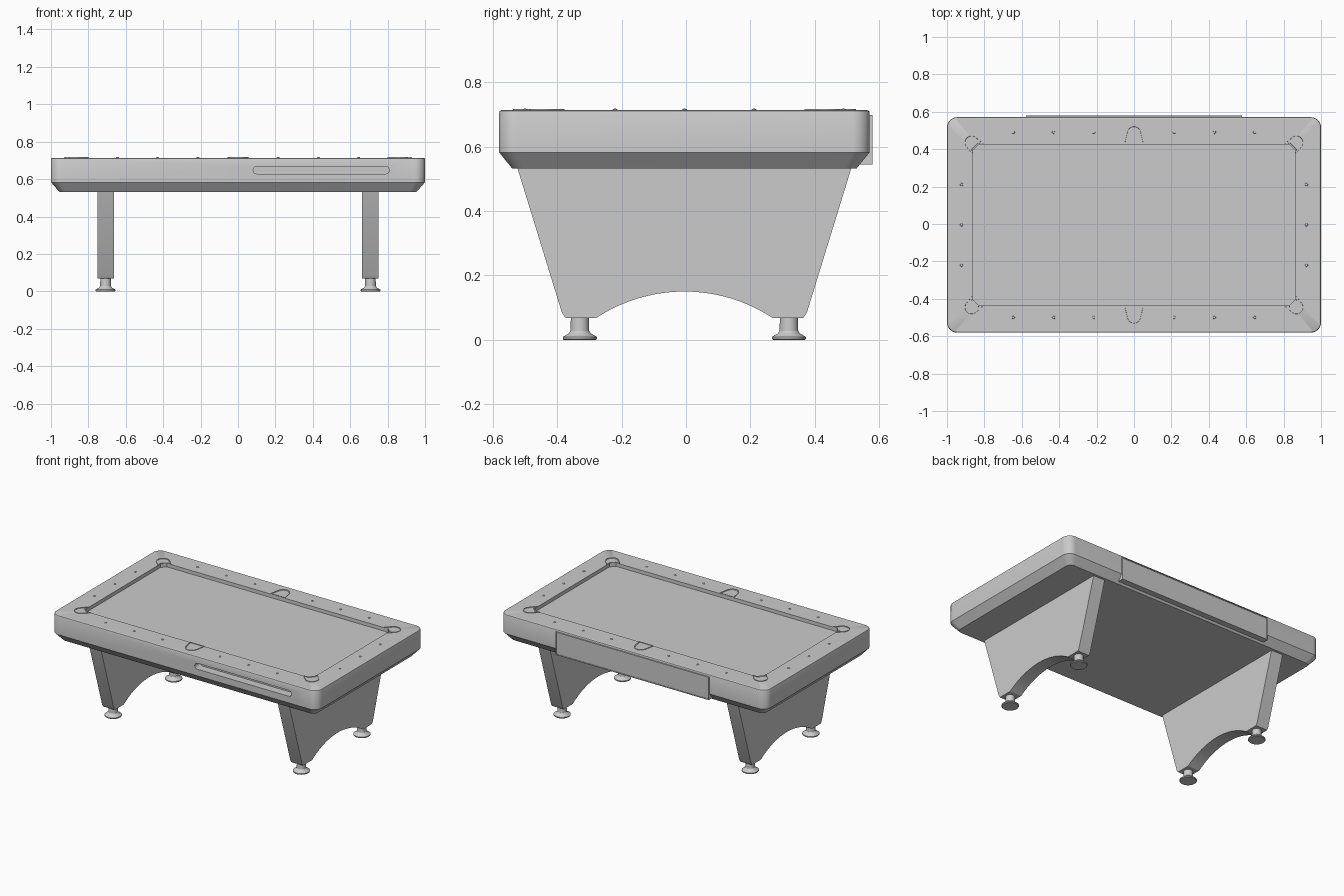
import bpy, bmesh
from math import sin, cos, pi, radians

if "Cube" in bpy.data.objects:
    bpy.data.objects.remove(bpy.data.objects["Cube"])

OY = -0.005      # the back panel sticks out, so the table sits slightly forward
TOP = 0.714


def finish(name, bm, smooth=True, loc=(0, OY, 0)):
    bmesh.ops.recalc_face_normals(bm, faces=bm.faces)
    me = bpy.data.meshes.new(name)
    bm.to_mesh(me)
    bm.free()
    ob = bpy.data.objects.new(name, me)
    ob.location = loc
    bpy.context.collection.objects.link(ob)
    if smooth:
        bpy.ops.object.select_all(action='DESELECT')
        ob.select_set(True)
        bpy.context.view_layer.objects.active = ob
        bpy.ops.object.shade_smooth_by_angle(angle=radians(30))
    return ob


def arc(cx, cy, r, a0, a1, n):
    return [(cx + r * cos(radians(a0 + (a1 - a0) * i / n)),
             cy + r * sin(radians(a0 + (a1 - a0) * i / n))) for i in range(n + 1)]


def rounded(hx, hy, r, n=10, straight=False):
    """Rectangle outline with rounded (or straight cut) corners."""
    pts = []
    for sx, sy, a in ((1, 1, 0), (-1, 1, 90), (-1, -1, 180), (1, -1, 270)):
        c = arc(sx * (hx - r), sy * (hy - r), r, a, a + 90, n)
        if straight:
            p, q = c[0], c[-1]
            c = [(p[0] + (q[0] - p[0]) * i / n, p[1] + (q[1] - p[1]) * i / n)
                 for i in range(n + 1)]
        pts += c
    return pts


def loft(bm, rings):
    """Bridge rings of equal size and cap both ends."""
    vs = [[bm.verts.new(p) for p in ring] for ring in rings]
    n = len(vs[0])
    for a, b in zip(vs, vs[1:]):
        for i in range(n):
            j = (i + 1) % n
            bm.faces.new((a[i], a[j], b[j], b[i]))
    bm.faces.new(vs[0])
    return bm.faces.new(vs[-1])


def at_z(pts, z):
    return [(x, y, z) for x, y in pts]


# Table body: chamfered skirt, rail top and sunken bed
bm = bmesh.new()
loft(bm, [at_z(rounded(0.955, 0.535, 0.035), 0.532),
          at_z(rounded(1.0, 0.576, 0.055), 0.583),
          at_z(rounded(1.0, 0.576, 0.055), 0.706),
          at_z(rounded(0.998, 0.574, 0.054), 0.711),
          at_z(rounded(0.993, 0.569, 0.05), TOP),
          at_z(rounded(0.86, 0.43, 0.03, straight=True), TOP),
          at_z(rounded(0.86, 0.43, 0.03, straight=True), 0.69)])
body = finish("table_body", bm)

# Ball return slot cut in the front
slot = arc(0.789, 0.648, 0.02, -90, 90, 8) + arc(0.101, 0.648, 0.02, 90, 270, 8)
bm = bmesh.new()
loft(bm, [[(x, y, z) for x, z in slot] for y in (-0.65, -0.52)])
cutter = finish("slot_cutter", bm, False)
cutter.hide_render = True
mod = body.modifiers.new("slot", 'BOOLEAN')
mod.operation = 'DIFFERENCE'
mod.solver = 'EXACT'
mod.object = cutter
bpy.ops.object.select_all(action='DESELECT')
body.select_set(True)
bpy.context.view_layer.objects.active = body
bpy.ops.object.modifier_apply(modifier="slot")
bpy.data.objects.remove(cutter)


# Pocket trims: thin raised rim around a flat plate
def pocket(name, pts, sx, sy):
    bm = bmesh.new()
    pts = [(x * sx, y * sy) for x, y in pts]
    cap = loft(bm, [at_z(pts, TOP - 0.004), at_z(pts, TOP + 0.004)])
    bmesh.ops.recalc_face_normals(bm, faces=bm.faces)
    bmesh.ops.inset_region(bm, faces=[cap], thickness=0.007)
    bmesh.ops.inset_region(bm, faces=[cap], thickness=0.001)
    for v in cap.verts:
        v.co.z = TOP + 0.0005
    finish(name, bm)


side = [(-0.055, 0.431)] + arc(0, 0.49, 0.043, 172, 8, 14) + [(0.055, 0.431)]
corner = ([(0.861, 0.373)] + arc(0.868, 0.44, 0.043, -45, 135, 14)
          + [(0.80, 0.431), (0.831, 0.431), (0.861, 0.401)])
for sy in (-1, 1):
    end = "front" if sy < 0 else "back"
    pocket("side_pocket_" + end, side, 1, sy)
    for sx in (-1, 1):
        pocket("corner_pocket_%s_%s" % (end, "left" if sx < 0 else "right"),
               corner, sx, sy)

# Rail sight markers: small flattened domes
bm = bmesh.new()
spots = [(sx * x, sy * 0.495) for x in (0.215, 0.43, 0.645)
         for sx in (-1, 1) for sy in (-1, 1)]
spots += [(sx * 0.922, y) for sx in (-1, 1) for y in (-0.216, 0, 0.216)]
for x, y in spots:
    res = bmesh.ops.create_uvsphere(bm, u_segments=12, v_segments=6, radius=0.008)
    for v in res["verts"]:
        v.co = (v.co.x + x, v.co.y + y, v.co.z * 0.6 + TOP)
finish("rail_markers", bm)

# Back panel: box with a slightly sunken face
bm = bmesh.new()
bmesh.ops.create_cube(bm, size=1)
for v in bm.verts:
    v.co = (v.co.x * 1.154, v.co.y * 0.05 + 0.555, v.co.z * 0.155 + 0.622)
face = max(bm.faces, key=lambda f: f.calc_center_median().y)
bmesh.ops.inset_region(bm, faces=[face], thickness=0.008)
bmesh.ops.inset_region(bm, faces=[face], thickness=0.0005)
for v in face.verts:
    v.co.y -= 0.003
finish("back_panel", bm, False, (0, 0, 0))

# Leg panels: tapered slabs with an arched foot
half = 0.274
rad = (half ** 2 + 0.082 ** 2) / (2 * 0.082)
spread = math_deg = None
from math import asin, degrees
spread = degrees(asin(half / rad))
arch = arc(0, 0.15 - rad, rad, 90 + spread, 90 - spread, 24)
outline = [(-0.521, 0.54), (-0.381, 0.085), (-0.37, 0.068)] + arch
outline += [(0.37, 0.068), (0.381, 0.085), (0.521, 0.54)]
for s in (-1, 1):
    lab = "left" if s < 0 else "right"
    bm = bmesh.new()
    loft(bm, [[(s * x, y, z) for y, z in outline] for x in (0.664, 0.752)])
    finish("leg_panel_" + lab, bm)

    # Levelling feet: turned profile of radius and height
    for t in (-1, 1):
        prof = [(0.05, 0), (0.053, 0.003), (0.053, 0.009), (0.034, 0.02),
                (0.029, 0.028), (0.028, 0.075)]
        bm = bmesh.new()
        loft(bm, [at_z(arc(0, 0, r, 0, 360 - 360 / 32, 31), z) for r, z in prof])
        finish("foot_%s_%s" % (lab, "front" if t < 0 else "back"), bm, True,
               (s * 0.708, OY + t * 0.325, 0))
